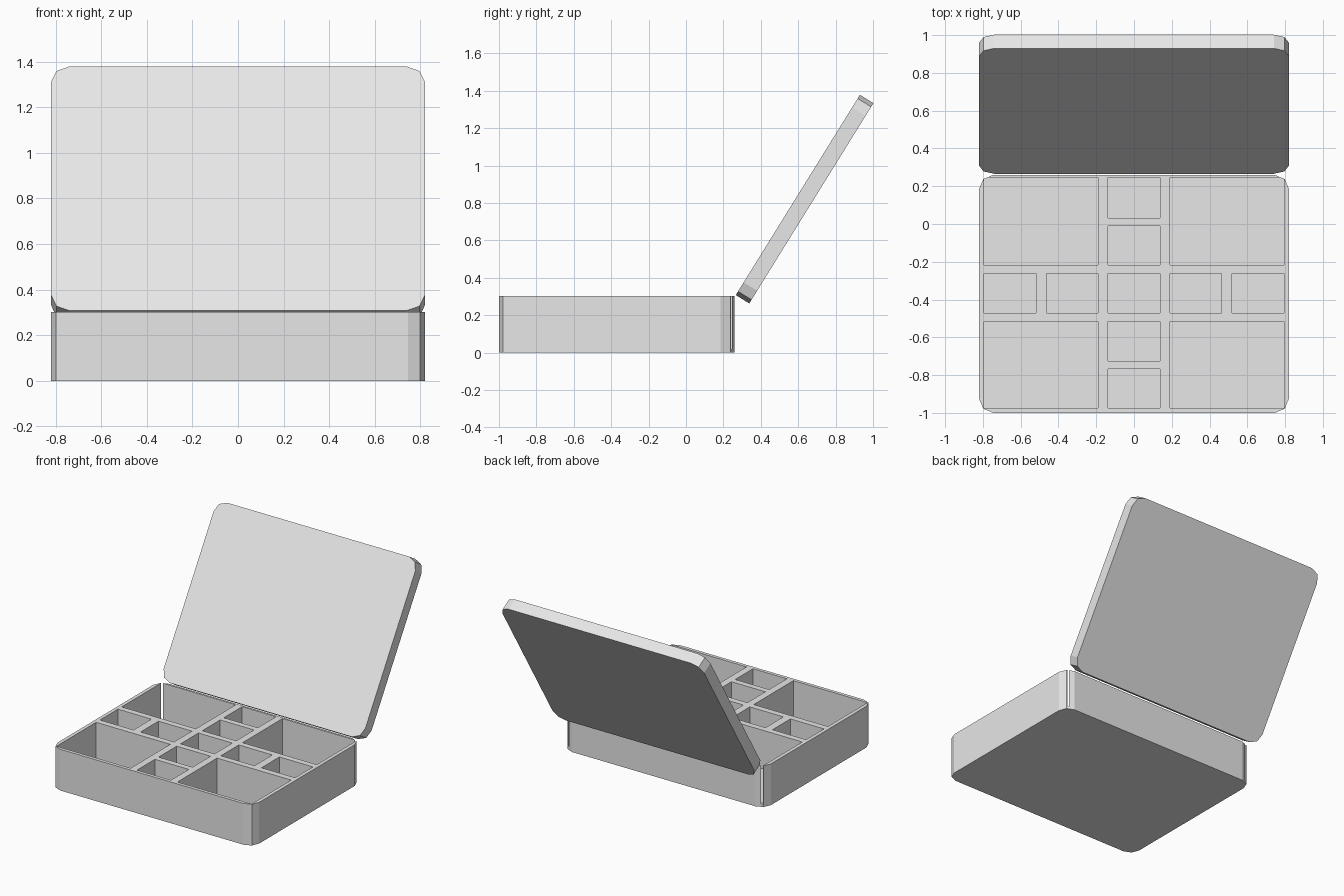
import bpy, bmesh, math
from mathutils import Matrix, Vector

cube = bpy.data.objects.get("Cube")
if cube:
    bpy.data.objects.remove(cube, do_unlink=True)

WIDTH, DEPTH, HEIGHT = 1.64, 1.26, 0.303
BACK = 0.26
FLOOR = 0.02

grey = bpy.data.materials.new("light grey")
grey.use_nodes = True
grey.diffuse_color = (0.8, 0.8, 0.8, 1)
grey.node_tree.nodes["Principled BSDF"].inputs["Base Color"].default_value = (0.8, 0.8, 0.8, 1)


def make_object(name, bm):
    mesh = bpy.data.meshes.new(name)
    bm.to_mesh(mesh)
    bm.free()
    mesh.materials.append(grey)
    obj = bpy.data.objects.new(name, mesh)
    bpy.context.collection.objects.link(obj)
    return obj


def add_block(bm, lo, hi):
    lo, hi = Vector(lo), Vector(hi)
    matrix = Matrix.Translation((lo + hi) / 2) @ Matrix.Diagonal((*(hi - lo), 1))
    bmesh.ops.create_cube(bm, size=1, matrix=matrix)


def rounded_slab(name, lo, hi, radius):
    """Block whose four upright corners are cut with two facets."""
    bm = bmesh.new()
    add_block(bm, lo, hi)
    upright = [e for e in bm.edges
               if abs(e.verts[0].co.z - e.verts[1].co.z) > 0.01]
    bmesh.ops.bevel(bm, geom=upright, offset=radius, segments=2,
                    profile=0.5, affect='EDGES')
    return make_object(name, bm)


# Tray body
tray = rounded_slab("tray", (-WIDTH / 2, BACK - DEPTH, 0),
                    (WIDTH / 2, BACK, HEIGHT), 0.075)

# Compartments: large corners, a centre column and a middle row
large_x = [(-0.793, -0.19), (0.19, 0.793)]
large_y = [(-0.975, -0.515), (-0.218, 0.245)]
centre_x = (-0.138, 0.138)
middle_y = (-0.47, -0.262)
column_y = [(-0.975, -0.768), (-0.725, -0.515), (-0.218, -0.01), (0.032, 0.245)]
row_x = [(-0.793, -0.52), (-0.463, -0.19), centre_x, (0.19, 0.463), (0.52, 0.793)]

pockets = [(x, y) for x in large_x for y in large_y]
pockets += [(centre_x, y) for y in column_y]
pockets += [(x, middle_y) for x in row_x]

bm = bmesh.new()
for (x0, x1), (y0, y1) in pockets:
    add_block(bm, (x0, y0, FLOOR), (x1, y1, HEIGHT + 0.1))
cutter = make_object("pocket_cutter", bm)
cutter.hide_render = True

cut = tray.modifiers.new("pockets", 'BOOLEAN')
cut.operation = 'DIFFERENCE'
cut.solver = 'EXACT'
cut.object = cutter
bpy.context.view_layer.update()
carved = bpy.data.meshes.new_from_object(
    tray.evaluated_get(bpy.context.evaluated_depsgraph_get()))
tray.modifiers.clear()
tray.data = carved
bpy.data.objects.remove(cutter, do_unlink=True)

# Open lid, hinged at the upper back edge and leaning backwards
lid = rounded_slab("lid", (-WIDTH / 2, 0, -0.085), (WIDTH / 2, DEPTH, 0), 0.08)
lid.data.transform(Matrix.Translation((0, BACK + 0.006, 0.308))
                   @ Matrix.Rotation(math.radians(58.2), 4, 'X'))
